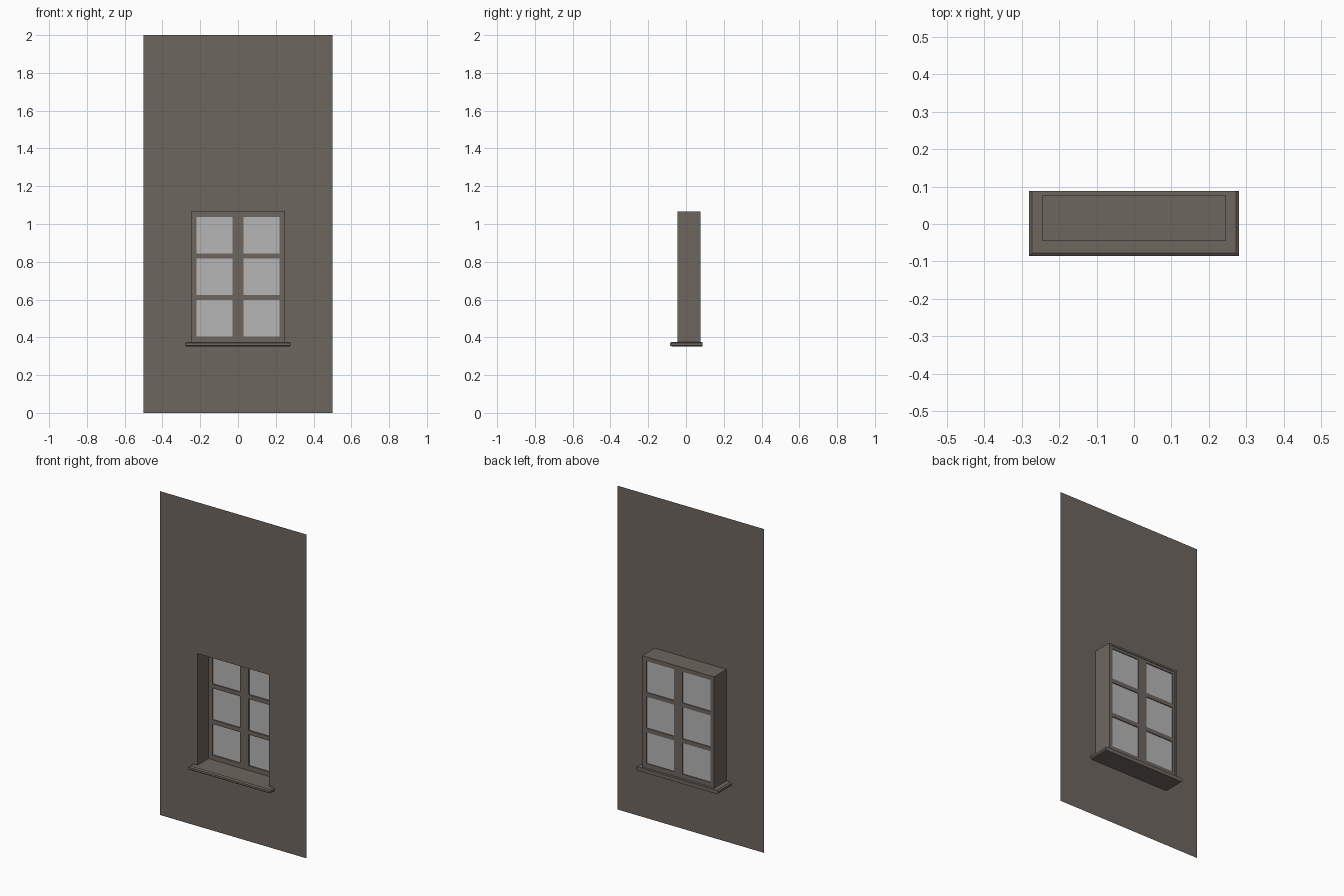
import bpy

if "Cube" in bpy.data.objects:
    bpy.data.objects.remove(bpy.data.objects["Cube"])


def material(name, color):
    m = bpy.data.materials.new(name)
    m.diffuse_color = (*color, 1)
    m.use_nodes = True
    m.node_tree.nodes["Principled BSDF"].inputs["Base Color"].default_value = m.diffuse_color
    return m


STONE = material("grey brown", (0.155, 0.132, 0.115))
GLASS = material("pale grey glass", (0.47, 0.47, 0.47))


def make(name, verts, faces, mat):
    me = bpy.data.meshes.new(name)
    me.from_pydata(verts, [], faces)
    me.materials.append(mat)
    ob = bpy.data.objects.new(name, me)
    bpy.context.collection.objects.link(ob)
    return ob


def grid(name, xs, zs, y, skip, mat):
    """Flat front-facing grid with the cells chosen by skip(i, j) left open."""
    n = len(xs)
    verts = [(x, y, z) for z in zs for x in xs]
    faces = [(j * n + i, j * n + i + 1, (j + 1) * n + i + 1, (j + 1) * n + i)
             for j in range(len(zs) - 1) for i in range(n - 1) if not skip(i, j)]
    return make(name, verts, faces, mat)


W, Z0, Z1 = 0.245, 0.376, 1.065      # window opening
FRONT, BACK = -0.045, 0.077          # recess depth range

# Thin wall with the window opening
grid("wall", [-0.5, -W, W, 0.5], [0, Z0, Z1, 2], FRONT,
     lambda i, j: i == 1 and j == 1, STONE)

# Recess box: sides and top, with a narrow rim turned in at the back
rings = [(0, FRONT), (0, BACK), (0.011, BACK), (0.011, 0.073)]
verts = []
for d, y in rings:
    verts += [(-W + d, y, Z0), (-W + d, y, Z1 - d), (W - d, y, Z1 - d), (W - d, y, Z0)]
faces = [(r * 4 + k, r * 4 + k + 1, r * 4 + k + 5, r * 4 + k + 4)
         for r in range(3) for k in range(3)]
make("window_recess", verts, faces, STONE)

# Window frame with two columns and three rows of openings
xs = [-W, -0.219, -0.029, 0.029, 0.219, W]
zs = [Z0, 0.405, 0.597, 0.623, 0.818, 0.844, 1.037, Z1]
frame = grid("window_frame", xs, zs, 0.062, lambda i, j: i % 2 and j % 2, STONE)
sol = frame.modifiers.new("thickness", "SOLIDIFY")
sol.thickness = 0.012
sol.offset = -1

# Glass panes
grid("window_glass", xs, zs, 0.069, lambda i, j: not (i % 2 and j % 2), GLASS)

# Sill, chamfered on the front and ends, flat at the back
verts = []
for d, z in [(0.008, 0.352), (0, 0.358), (0, 0.370), (0.008, Z0)]:
    verts += [(-0.281 + d, -0.085 + d, z), (0.281 - d, -0.085 + d, z),
              (0.281 - d, 0.088, z), (-0.281 + d, 0.088, z)]
faces = [(3, 2, 1, 0), (12, 13, 14, 15)]
faces += [(r * 4 + k, r * 4 + (k + 1) % 4, r * 4 + 4 + (k + 1) % 4, r * 4 + 4 + k)
          for r in range(3) for k in range(4)]
make("window_sill", verts, faces, STONE)
